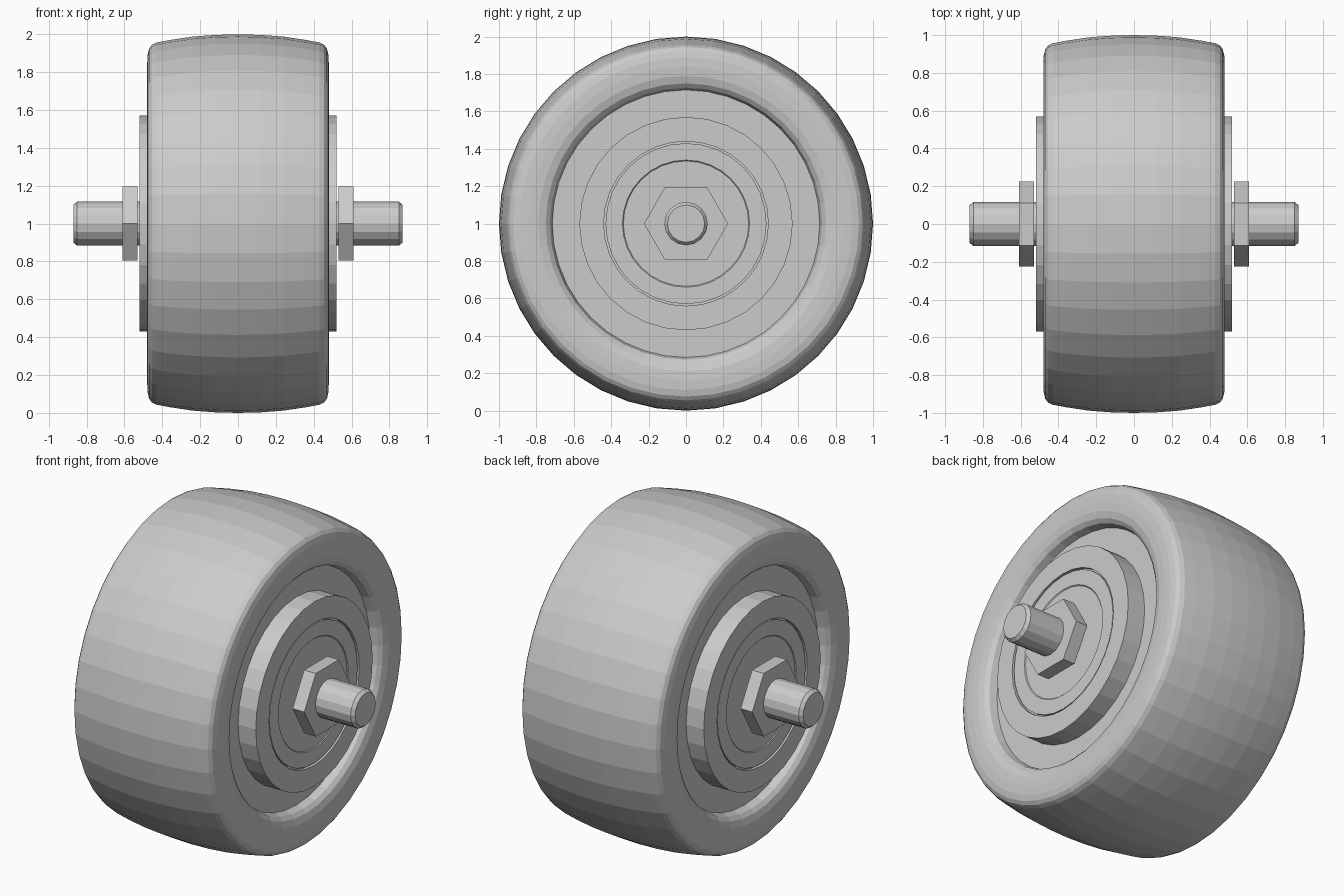
import bpy, bmesh
from math import cos, sin, tau

if "Cube" in bpy.data.objects:
    bpy.data.objects.remove(bpy.data.objects["Cube"])

AXIS_Z = 1.0


def lathe(name, profile, sides):
    """Revolve (x, radius) points about the wheel axis, mirrored across x = 0."""
    points = [(-x, r) for x, r in reversed(profile) if x > 0] + profile
    bm = bmesh.new()
    rings = []
    for x, r in points:
        rings.append([bm.verts.new((x, r * cos(tau * i / sides), r * sin(tau * i / sides)))
                      for i in range(sides)])
    for a, b in zip(rings, rings[1:]):
        for i in range(sides):
            j = (i + 1) % sides
            bm.faces.new((a[i], a[j], b[j], b[i]))
    bm.faces.new(rings[0])
    bm.faces.new(rings[-1])
    return finish(name, bm)


def finish(name, bm):
    bmesh.ops.recalc_face_normals(bm, faces=bm.faces[:])
    mesh = bpy.data.meshes.new(name)
    bm.to_mesh(mesh)
    bm.free()
    ob = bpy.data.objects.new(name, mesh)
    ob.location.z = AXIS_Z
    bpy.context.collection.objects.link(ob)
    return ob


# Crowned tyre with rounded shoulders and recessed rim web
lathe("tyre", [(0, 1.0), (0.12, 0.997), (0.24, 0.988), (0.36, 0.97), (0.43, 0.957),
               (0.455, 0.945), (0.47, 0.925), (0.478, 0.89), (0.48, 0.84),
               (0.477, 0.79), (0.465, 0.75), (0.445, 0.727), (0.40, 0.715)], 40)

# Raised hub with a thin groove around the bearing cap
lathe("hub", [(0, 0.57), (0.52, 0.57), (0.52, 0.44), (0.50, 0.44),
              (0.50, 0.43), (0.515, 0.43), (0.515, 0.34), (0.51, 0.335)], 32)

# Axle with chamfered ends
lathe("axle", [(0, 0.116), (0.85, 0.116), (0.87, 0.10)], 16)

# Hexagonal nuts, one on each side
for side, label in ((-1, "left"), (1, "right")):
    bm = bmesh.new()
    ends = [[bm.verts.new((side * x, 0.225 * cos(tau * i / 6), 0.225 * sin(tau * i / 6)))
             for i in range(6)] for x in (0.53, 0.61)]
    for i in range(6):
        j = (i + 1) % 6
        bm.faces.new((ends[0][i], ends[0][j], ends[1][j], ends[1][i]))
    bm.faces.new(ends[0])
    bm.faces.new(ends[1])
    finish(label + "_nut", bm)
